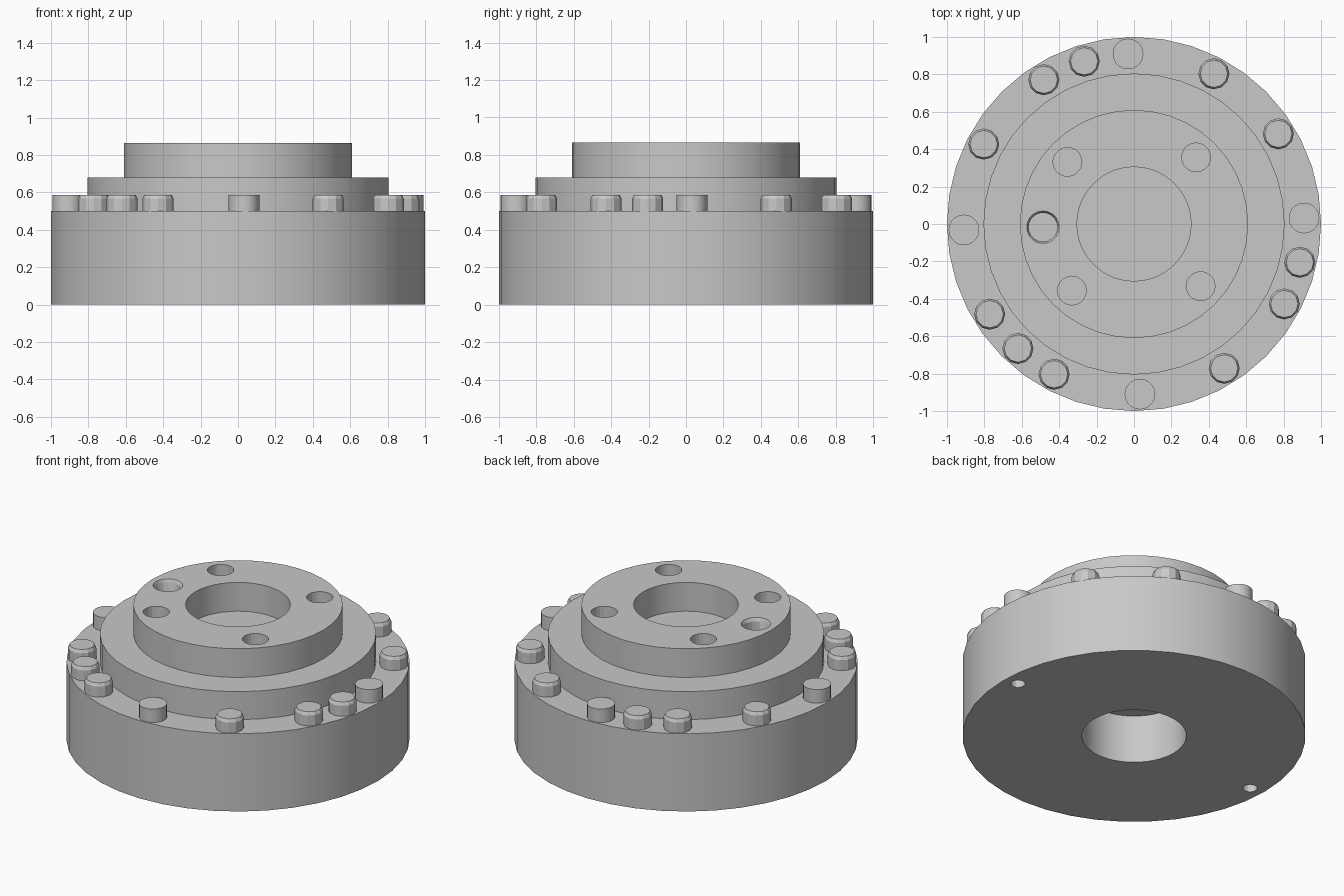
import bpy, bmesh
from math import radians, cos, sin, pi

if "Cube" in bpy.data.objects:
    bpy.data.objects.remove(bpy.data.objects["Cube"], do_unlink=True)

GREY = (0.58, 0.58, 0.58, 1)
metal = bpy.data.materials.new("plain grey metal")
metal.use_nodes = True
metal.diffuse_color = GREY
metal.node_tree.nodes["Principled BSDF"].inputs["Base Color"].default_value = GREY

PHASE = 2          # degrees, rotation of the bolt pattern
BOLT_CIRCLE = 0.91
HUB_CIRCLE = 0.487


def polar(radius, degrees):
    return radius * cos(radians(degrees)), radius * sin(radians(degrees))


def lathe(bm, profile, sides, centre=(0, 0), closed=False):
    """Revolve (radius, z) points; cap both ends unless the profile is a loop."""
    rings = []
    for r, z in profile:
        rings.append([bm.verts.new((centre[0] + r * cos(2 * pi * i / sides),
                                    centre[1] + r * sin(2 * pi * i / sides), z))
                      for i in range(sides)])
    pairs = list(zip(rings, rings[1:]))
    if closed:
        pairs.append((rings[-1], rings[0]))
    else:
        bm.faces.new(rings[0])
        bm.faces.new(rings[-1])
    for a, b in pairs:
        for i in range(sides):
            j = (i + 1) % sides
            bm.faces.new((a[i], a[j], b[j], b[i]))


def finish(name, bm, smooth=True):
    bmesh.ops.recalc_face_normals(bm, faces=bm.faces)
    mesh = bpy.data.meshes.new(name)
    bm.to_mesh(mesh)
    bm.free()
    mesh.materials.append(metal)
    obj = bpy.data.objects.new(name, mesh)
    bpy.context.collection.objects.link(obj)
    if smooth:
        shade(obj)
    return obj


def select(obj):
    bpy.ops.object.select_all(action='DESELECT')
    obj.select_set(True)
    bpy.context.view_layer.objects.active = obj


def shade(obj):
    select(obj)
    bpy.ops.object.shade_smooth_by_angle(angle=radians(29))


def cut(obj, bm):
    """Drill the cutter volumes out of a part."""
    cutter = finish("hole_cutter", bm, smooth=False)
    cutter.hide_render = True
    mod = obj.modifiers.new("holes", 'BOOLEAN')
    mod.operation = 'DIFFERENCE'
    mod.solver = 'EXACT'
    mod.object = cutter
    select(obj)
    bpy.ops.object.modifier_apply(modifier=mod.name)
    bpy.data.objects.remove(cutter, do_unlink=True)
    shade(obj)


# Housing: wide drum with a blind bore and two dowel holes underneath
bm = bmesh.new()
lathe(bm, [(0.305, 0.31), (0.305, 0), (1, 0), (1, 0.5)], 40)
housing = finish("housing", bm)
bm = bmesh.new()
for angle in (PHASE, PHASE + 180):
    lathe(bm, [(0.042, -0.1), (0.042, 0.2)], 16, polar(BOLT_CIRCLE, angle))
cut(housing, bm)

# Collar: middle step, its top is the floor of the hub bore
bm = bmesh.new()
lathe(bm, [(0.805, 0.48), (0.805, 0.68)], 40)
finish("collar", bm)

# Hub: upper ring with four plain holes and one countersunk hole
bm = bmesh.new()
lathe(bm, [(0.305, 0.68), (0.61, 0.68), (0.61, 0.865), (0.305, 0.865)], 40, closed=True)
hub = finish("output_hub", bm)
bm = bmesh.new()
for k in range(4):
    lathe(bm, [(0.077, 0.6), (0.077, 1)], 20, polar(HUB_CIRCLE, PHASE + 45 + 90 * k))
lathe(bm, [(0.077, 0.6), (0.077, 0.845), (0.087, 0.865), (0.087, 1)], 20,
      polar(HUB_CIRCLE, PHASE + 180))
cut(hub, bm)

# Rim: a plain pin at each quarter, chamfered bolts between, three extra bolts
for k in range(12):
    at = polar(BOLT_CIRCLE, PHASE + 30 * k)
    bm = bmesh.new()
    if k % 3 == 0:
        lathe(bm, [(0.082, 0.49), (0.082, 0.587)], 20, at)
        finish(f"rim_pin_{k // 3 + 1}", bm)
    else:
        lathe(bm, [(0.083, 0.49), (0.083, 0.567), (0.073, 0.587)], 12, at)
        finish(f"rim_bolt_{k + 1}", bm, smooth=False)
for k in range(3):
    bm = bmesh.new()
    lathe(bm, [(0.083, 0.49), (0.083, 0.567), (0.073, 0.587)], 12,
          polar(BOLT_CIRCLE, PHASE - 15 + 120 * k))
    finish(f"extra_bolt_{k + 1}", bm, smooth=False)
